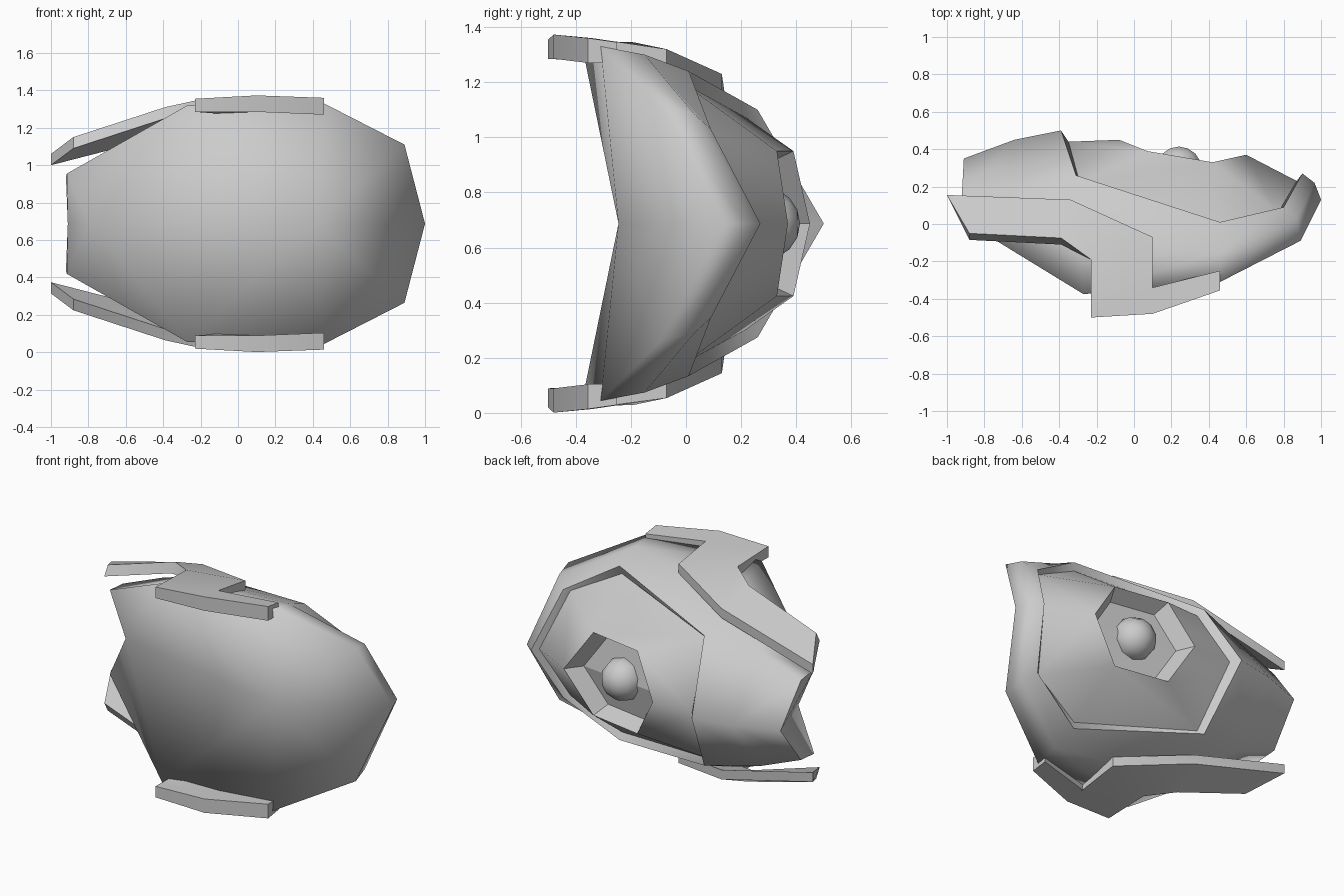
import bpy, bmesh, math
from mathutils import Vector, Matrix

if "Cube" in bpy.data.objects:
    bpy.data.objects.remove(bpy.data.objects["Cube"])

MID = 0.687  # height of the mirror plane

grey = bpy.data.materials.new("plain grey")
grey.diffuse_color = (0.6, 0.6, 0.6, 1)
grey.use_nodes = True
grey.node_tree.nodes["Principled BSDF"].inputs["Base Color"].default_value = grey.diffuse_color


def finish(name, bm, angle=None):
    bmesh.ops.recalc_face_normals(bm, faces=bm.faces)
    for f in bm.faces:
        f.smooth = True
    mesh = bpy.data.meshes.new(name)
    bm.to_mesh(mesh)
    bm.free()
    ob = bpy.data.objects.new(name, mesh)
    bpy.context.collection.objects.link(ob)
    mesh.materials.append(grey)
    if angle:
        bpy.ops.object.select_all(action='DESELECT')
        ob.select_set(True)
        bpy.context.view_layer.objects.active = ob
        bpy.ops.object.shade_smooth_by_angle(angle=math.radians(angle))
    return ob


def mirrored(name, points, faces, angle=None, sharp=None):
    """Build the upper half and its reflection below the mid plane, welded."""
    bm = bmesh.new()
    for side in (1, -1):
        vs = {k: bm.verts.new((x, y, MID + side * (z - MID))) for k, (x, y, z) in points.items()}
        for f in faces:
            bm.faces.new([vs[k] for k in f.split()])
        if sharp:
            keys = {v: k for k, v in vs.items()}
            for e in bm.edges:
                if e.verts[0] in keys and sharp(keys[e.verts[0]], keys[e.verts[1]]):
                    e.smooth = False
    bmesh.ops.remove_doubles(bm, verts=bm.verts, dist=0.0005)
    return finish(name, bm, angle)


# Shell: front plate, curved sides, end cap, stepped rear panel and socket
P = {
    # front outline and its mid line
    "A": (-.915, .02, .955), "B": (-.27, -.375, 1.32), "C": (.46, -.31, 1.33),
    "D": (.89, -.09, 1.11), "E": (1, .13, MID), "F": (-.79, 0, MID), "H": (.42, -.245, MID),
    # bulge between the front outline and the rear panel
    "B2": (-.29, -.07, 1.24), "C2": (.465, -.15, 1.30), "D2": (.87, .03, 1.085),
    "E2": (.965, .22, MID),
    # rear of the end section
    "M": (-.92, .16, .94), "L": (-.91, .35, MID), "N": (-.64, .17, 1.05), "K": (-.64, .45, MID),
    # rim of the rear panel
    "p0": (-.39, .5, MID), "p1": (-.31, .26, 1.10), "p2": (.46, .01, 1.24),
    "p3": (.8, .09, 1.03), "p4": (.9, .27, MID),
    # recessed panel border
    "q0": (-.35, .44, MID), "q1": (-.29, .22, 1.07), "q2": (.45, 0, 1.19),
    "q3": (.77, .06, 1.02), "q4": (.87, .23, MID),
    # six-sided socket rim
    "s0": (-.08, .45, MID), "s1": (.07, .39, .95), "s2": (.42, .33, .95), "s3": (.6, .37, MID),
}
# socket floor
centre = Vector((.25, .385, MID))
for i in range(4):
    P[f"r{i}"] = tuple(centre + (Vector(P[f"s{i}"]) - centre) * .82 + Vector((-.01, -.1, 0)))

shell_faces = ["A F B", "F H B", "B H C", "C H D", "D H E",
               "A M L F", "A B B2", "A B2 N M", "B2 p1 N", "M N K L", "N p1 p0 K",
               "B C C2 B2", "C D D2 C2", "D E E2 D2",
               "B2 C2 p2 p1", "C2 D2 p3 p2", "D2 E2 p4 p3",
               "q0 q1 s1 s0", "q1 q2 s2 s1", "q2 q3 s2", "q3 q4 s3 s2", "r0 r1 r2 r3"]
shell_faces += [f"p{i} p{i+1} q{i+1} q{i}" for i in range(4)]
shell_faces += [f"s{i} s{i+1} r{i+1} r{i}" for i in range(3)]


def shell_sharp(a, b):
    """Creases: panel step, socket rim and walls, rear edge of the end cap."""
    if a[0] == b[0] and a[0] in "pqsr":
        return True
    return {a[0], b[0]} == {"s", "r"} or {a, b} in ({"A", "M"}, {"M", "L"})


mirrored("shell", P, shell_faces, sharp=shell_sharp)

# Fins: bent plates above and below the shell
top = {
    "a": (-1, .155, 1.06), "b": (-.88, -.05, 1.15), "c": (-.39, -.075, 1.31),
    "d": (-.34, .13, 1.23), "e": (-.23, -.19, 1.345), "f": (.1, -.07, 1.32),
    "g": (-.23, -.5, 1.355), "h": (.1, -.48, 1.373), "i": (.1, -.34, 1.36),
    "j": (.46, -.355, 1.36), "k": (.46, -.25, 1.345),
}
under = {"g": 1.285, "h": 1.285, "i": 1.285, "j": 1.27, "k": 1.27, "e": 1.29}
plates = ["a b c d", "d c e f", "e g h i f", "i h j k"]
fin = dict(top)
for k, (x, y, z) in top.items():
    fin[k + "_"] = (x, y - (.035 if k in "bc" else 0), under.get(k, z - .06))
fin_faces = plates + [" ".join(k + "_" for k in f.split()) for f in plates]
loop = "abceghjkifd"
for u, v in zip(loop, loop[1:] + loop[0]):
    fin_faces.append(f"{u} {v} {v}_ {u}_")
mirrored("fins", fin, fin_faces, angle=25)

# Ball in the socket
bm = bmesh.new()
bmesh.ops.create_uvsphere(bm, u_segments=10, v_segments=8, radius=.132)
bmesh.ops.transform(bm, verts=bm.verts,
                    matrix=Matrix.Translation((.24, .282, MID)) @ Matrix.Rotation(math.pi / 2, 4, 'X'))
finish("socket_ball", bm)
